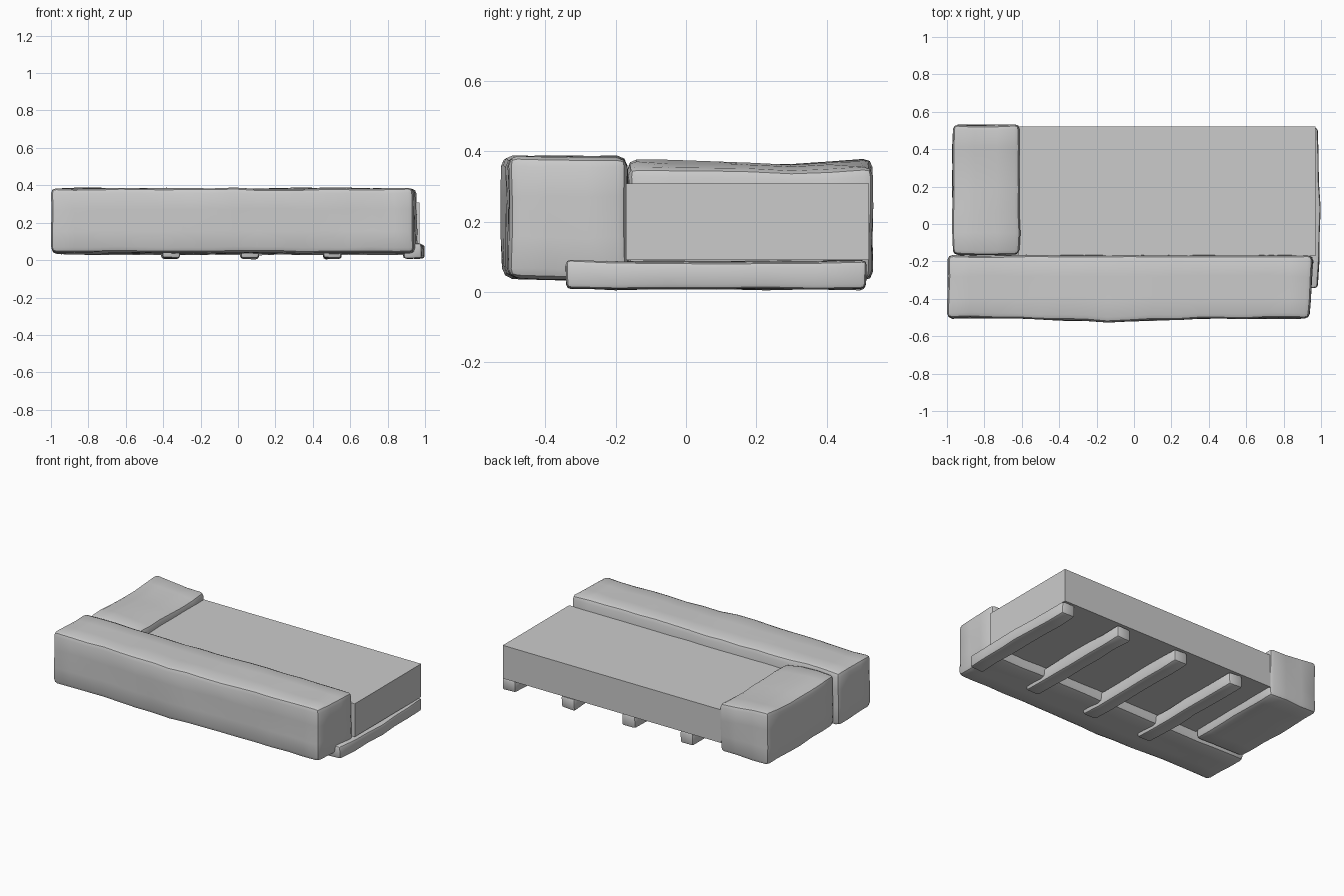
import bpy, bmesh
from mathutils import Vector, noise

if "Cube" in bpy.data.objects:
    bpy.data.objects.remove(bpy.data.objects["Cube"])


def make_object(name, bm):
    mesh = bpy.data.meshes.new(name)
    bmesh.ops.recalc_face_normals(bm, faces=bm.faces)
    bm.to_mesh(mesh)
    bm.free()
    obj = bpy.data.objects.new(name, mesh)
    bpy.context.collection.objects.link(obj)
    return obj


def box(lo, hi):
    bm = bmesh.new()
    bmesh.ops.create_cube(bm, size=1)
    lo, hi = Vector(lo), Vector(hi)
    for v in bm.verts:
        v.co = (lo + hi) / 2 + v.co * (hi - lo)
    return bm


def rough_block(name, lo, hi, step, edge, amount, shape=None):
    """Box with chamfered edges, sliced into a grid and roughened."""
    bm = box(lo, hi)
    bmesh.ops.bevel(bm, geom=bm.edges[:], offset=edge, segments=2,
                    profile=0.5, affect='EDGES')
    for axis in range(3):
        normal = Vector([float(i == axis) for i in range(3)])
        size = hi[axis] - lo[axis]
        count = max(1, round(size / step))
        for i in range(1, count):
            point = Vector(lo) + normal * size * i / count
            bmesh.ops.bisect_plane(bm, geom=bm.verts[:] + bm.edges[:] + bm.faces[:],
                                   plane_co=point, plane_no=normal)
    for v in bm.verts:
        p = v.co.copy()
        v.co += noise.noise_vector(p * 7) * amount
        if shape:
            v.co += Vector(shape(p))
    obj = make_object(name, bm)
    bpy.context.view_layer.objects.active = obj
    obj.select_set(True)
    bpy.ops.object.shade_smooth_by_angle(angle=0.6)
    obj.select_set(False)
    return obj


def front_shape(p):
    # front face bellies out near the middle, underside slopes down to the back
    belly = max(0, 1 - abs(p.x + 0.12) / 0.5)
    dx = -0.02 * max(0, -0.2 - p.y) / 0.3 if p.x > 0.85 else 0
    dy = -0.018 * belly if p.y < -0.4 else 0
    dz = -0.015 * (p.y + 0.5) / 0.33 if p.z < 0.15 else 0
    return dx, dy, dz


def side_shape(p):
    # saddle in the top, falling off toward the slab and rising at the outer corner
    if p.z < 0.25:
        return 0, 0, 0
    dip = max(0, 1 - abs(p.y - 0.3) / 0.3)
    inner = max(0, (p.x + 0.78) / 0.18)
    corner = max(0, p.y - 0.35) / 0.18 * max(0, -0.78 - p.x) / 0.18
    return 0, 0, -0.012 * dip - 0.02 * inner + 0.015 * corner


# Flat platform slab
make_object("platform_slab", box((-0.62, -0.17, 0.09), (0.97, 0.52, 0.308)))

# Large rough stones along the front and the left side
rough_block("front_stone", (-0.997, -0.505, 0.042), (0.957, -0.167, 0.384),
            0.12, 0.028, 0.008, front_shape)
rough_block("side_stone", (-0.97, -0.163, 0.035), (-0.612, 0.53, 0.372),
            0.12, 0.026, 0.008, side_shape)


# Rough beams under the slab
def beam_bow(p):
    return (0.012 * (1 - abs(p.y - 0.08) / 0.43) if p.x > 0.94 else 0), 0, 0


for i, x in enumerate((-0.36, 0.063, 0.505, 0.935)):
    rough_block(f"beam_{i + 1}", (x - 0.048, -0.34, 0.008), (x + 0.048, 0.512, 0.088),
                0.14, 0.014, 0.007, beam_bow)
